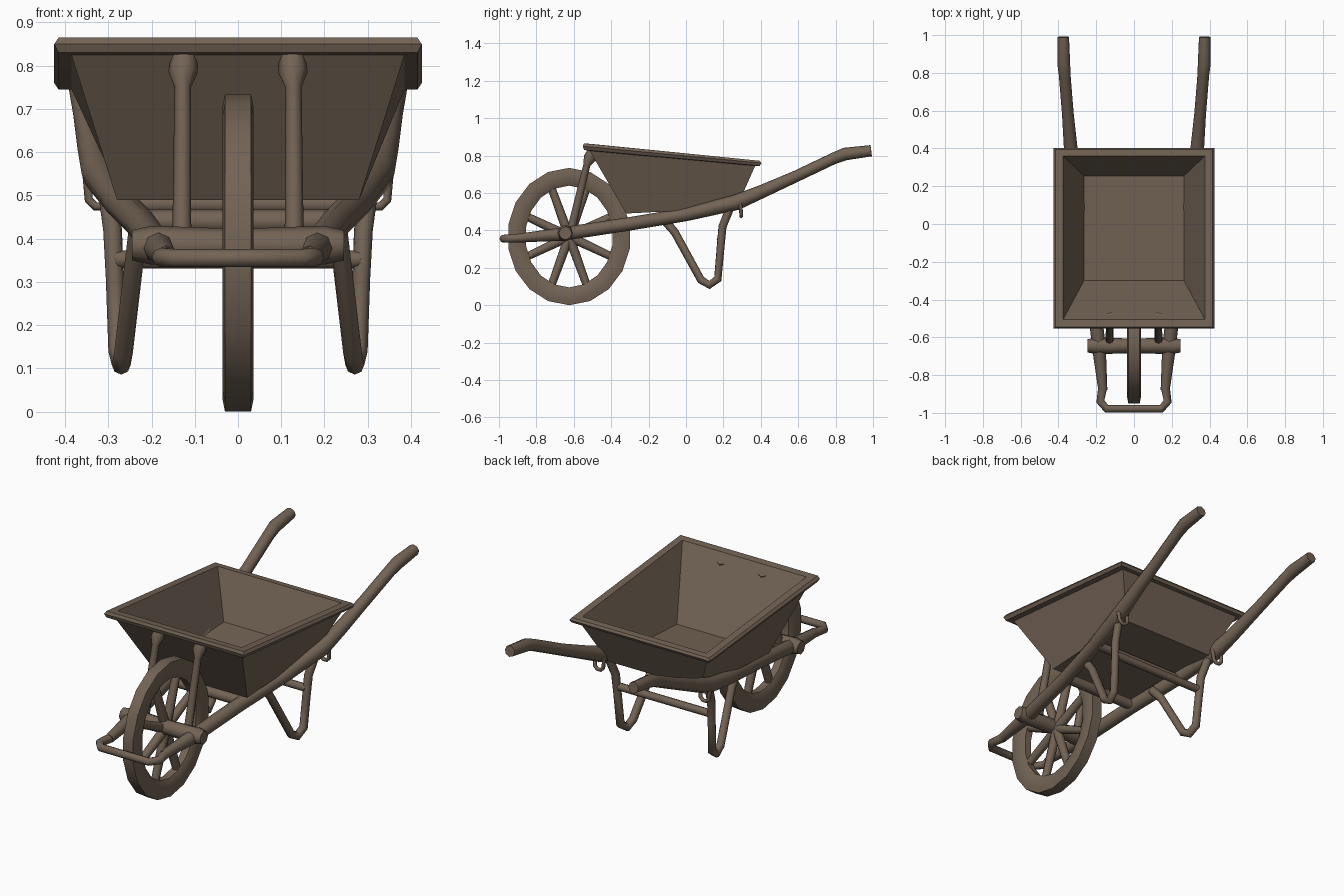
import bpy, bmesh, math
from mathutils import Vector

if "Cube" in bpy.data.objects:
    bpy.data.objects.remove(bpy.data.objects["Cube"])

# One weathered brown for everything
brown = bpy.data.materials.new("weathered_brown")
brown.use_nodes = True
colour = (0.17, 0.125, 0.09, 1)
brown.diffuse_color = colour
brown.node_tree.nodes["Principled BSDF"].inputs["Base Color"].default_value = colour


def finish(name, mesh, angle=35):
    mesh.materials.clear()
    mesh.materials.append(brown)
    obj = bpy.data.objects.new(name, mesh)
    bpy.context.collection.objects.link(obj)
    bpy.ops.object.select_all(action="DESELECT")
    obj.select_set(True)
    bpy.context.view_layer.objects.active = obj
    bpy.ops.object.shade_smooth_by_angle(angle=math.radians(angle))
    return obj


def from_bmesh(name, bm, angle=35):
    bmesh.ops.recalc_face_normals(bm, faces=bm.faces)
    mesh = bpy.data.meshes.new(name)
    bm.to_mesh(mesh)
    bm.free()
    return finish(name, mesh, angle)


def tube(name, points):
    """Capped round tube; each point is x, y, z, radius."""
    curve = bpy.data.curves.new(name, "CURVE")
    curve.dimensions = "3D"
    curve.bevel_depth = 1
    curve.bevel_resolution = 2
    curve.use_fill_caps = True
    spline = curve.splines.new("POLY")
    spline.points.add(len(points) - 1)
    for p, (x, y, z, r) in zip(spline.points, points):
        p.co = (x, y, z, 1)
        p.radius = r
    temp = bpy.data.objects.new(name + "_path", curve)
    bpy.context.collection.objects.link(temp)
    bpy.context.view_layer.update()
    evaluated = temp.evaluated_get(bpy.context.evaluated_depsgraph_get())
    mesh = bpy.data.meshes.new_from_object(evaluated)
    bpy.data.objects.remove(temp)
    return finish(name, mesh, 50)


def pair(name, points):
    """Left and right copies of a tube."""
    for side, s in (("left", 1), ("right", -1)):
        tube(side + "_" + name, [(s * x, y, z, r) for x, y, z, r in points])


def bridge(bm, a, b):
    for i in range(len(a)):
        j = (i + 1) % len(a)
        bm.faces.new((a[i], a[j], b[j], b[i]))


# Tray: half width, front y, front z, back y, back z, from outer floor to inner floor
sections = [
    (0.28, -0.32, 0.49, 0.27, 0.52),
    (0.385, -0.515, 0.825, 0.37, 0.745),
    (0.415, -0.545, 0.83, 0.395, 0.745),
    (0.425, -0.552, 0.85, 0.403, 0.76),
    (0.415, -0.545, 0.865, 0.395, 0.772),
    (0.375, -0.505, 0.862, 0.36, 0.775),
    (0.265, -0.30, 0.51, 0.255, 0.54),
]
bm = bmesh.new()
loops = []
for x, yf, zf, yb, zb in sections:
    corners = [(-x, yf, zf), (x, yf, zf), (x, yb, zb), (-x, yb, zb)]
    loops.append([bm.verts.new(c) for c in corners])
for a, b in zip(loops, loops[1:]):
    bridge(bm, a, b)
bm.faces.new(loops[0])
bm.faces.new(loops[-1])
from_bmesh("tray", bm)

# Wheel: rounded tyre profile (x, inset from the outer edge), swept around the hub
hub = Vector((0, -0.625, 0.367))
RY, RZ, SIDES = 0.33, 0.367, 18
profile = [(-0.03, 0), (0.03, 0), (0.036, 0.03), (0.034, 0.07),
           (0.02, 0.095), (-0.02, 0.095), (-0.034, 0.07), (-0.036, 0.03)]
bm = bmesh.new()
rings = []
for i in range(SIDES):
    t = math.tau * i / SIDES + math.pi / 2
    rings.append([bm.verts.new(hub + Vector((x, (RY - d) * math.cos(t), (RZ - d) * math.sin(t))))
                  for x, d in profile])
for i in range(SIDES):
    bridge(bm, rings[i], rings[(i + 1) % SIDES])
from_bmesh("wheel_tyre", bm, 45)

# Spokes and axle
for i in range(8):
    t = math.tau * (i + 0.5) / 8
    end = hub + Vector((0, (RY - 0.08) * math.cos(t), (RZ - 0.08) * math.sin(t)))
    tube(f"spoke_{i + 1}", [(*hub, 0.026), (*end, 0.021)])
axle_y, axle_z = -0.645, 0.385
tube("axle", [(-0.245, axle_y, axle_z, 0.035), (-0.2, axle_y, axle_z, 0.045),
              (-0.06, axle_y, axle_z, 0.04), (0.06, axle_y, axle_z, 0.04),
              (0.2, axle_y, axle_z, 0.045), (0.245, axle_y, axle_z, 0.035)])

# Side rails running into the handles
pair("rail", [
    (0.165, -0.88, 0.36, 0.024), (0.185, -0.66, 0.38, 0.036),
    (0.225, -0.3, 0.435, 0.036), (0.275, 0, 0.485, 0.036),
    (0.32, 0.27, 0.55, 0.042), (0.335, 0.4, 0.605, 0.036),
    (0.35, 0.58, 0.685, 0.031), (0.367, 0.79, 0.785, 0.031),
    (0.372, 0.85, 0.808, 0.034), (0.374, 0.99, 0.826, 0.03)])

# Bumper bar in front of the wheel
tube("front_bar", [
    (-0.165, -0.86, 0.36, 0.024), (-0.178, -0.94, 0.357, 0.022),
    (-0.145, -0.978, 0.355, 0.021), (0.145, -0.978, 0.355, 0.021),
    (0.178, -0.94, 0.357, 0.022), (0.165, -0.86, 0.36, 0.024)])

# Struts from the axle up to the front of the tray
pair("tray_strut", [
    (0.13, -0.615, 0.4, 0.022), (0.128, -0.53, 0.75, 0.019),
    (0.127, -0.515, 0.785, 0.034), (0.125, -0.495, 0.825, 0.03)])

# Bent support legs
pair("leg", [
    (0.225, -0.12, 0.46, 0.024), (0.235, -0.06, 0.39, 0.022),
    (0.265, 0.08, 0.135, 0.022), (0.27, 0.125, 0.108, 0.022),
    (0.278, 0.17, 0.14, 0.022), (0.285, 0.185, 0.31, 0.021),
    (0.29, 0.195, 0.42, 0.022), (0.305, 0.24, 0.53, 0.022)])

# Cross bars under the tray and between the legs
tube("leg_cross_bar", [(-0.285, 0.185, 0.352, 0.021), (0.285, 0.185, 0.352, 0.021)])
tube("tray_cross_bar", [(-0.28, 0.03, 0.48, 0.024), (0.28, 0.03, 0.48, 0.024)])
tube("front_cross_bar", [(-0.22, -0.28, 0.44, 0.028), (0.22, -0.28, 0.44, 0.028)])

# Small hanging loops under the handles
pair("hanging_loop", [
    (0.29, 0.29, 0.55, 0.01), (0.295, 0.295, 0.49, 0.01), (0.31, 0.295, 0.475, 0.01),
    (0.33, 0.295, 0.475, 0.01), (0.345, 0.295, 0.49, 0.01), (0.35, 0.29, 0.55, 0.01)])
